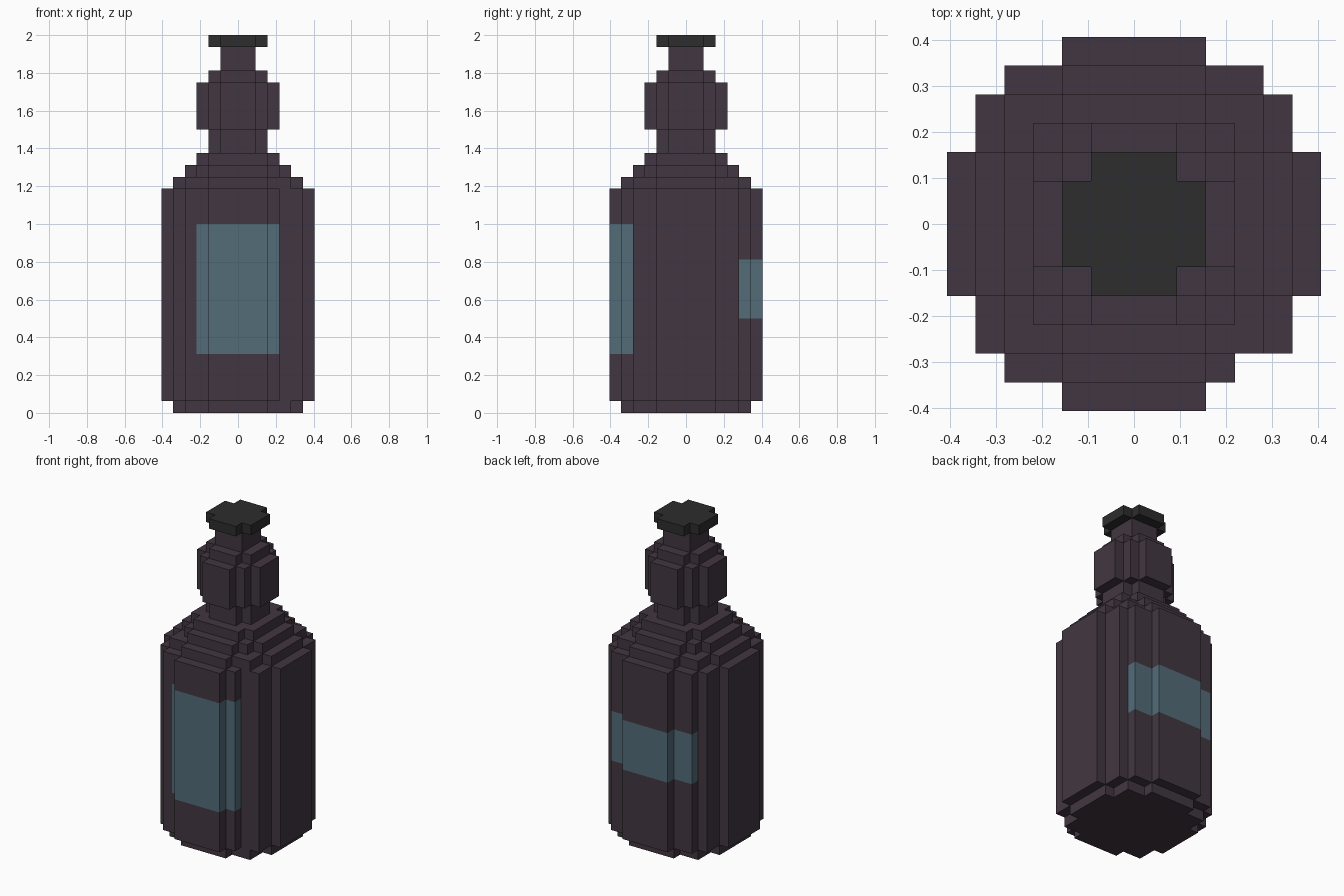
import bpy
import bmesh

if "Cube" in bpy.data.objects:
    bpy.data.objects.remove(bpy.data.objects["Cube"], do_unlink=True)

U = 0.0625  # size of one block


def material(name, rgb):
    m = bpy.data.materials.new(name)
    m.use_nodes = True
    m.diffuse_color = (*rgb, 1)
    m.node_tree.nodes["Principled BSDF"].inputs["Base Color"].default_value = (*rgb, 1)
    return m


GLASS = material("dark plum glass", (0.054, 0.037, 0.052))
LABEL = material("slate blue label", (0.087, 0.150, 0.191))
CAP = material("charcoal cap", (0.026, 0.026, 0.026))


def outline(quarter):
    """Mirror the stepped corner of one quadrant into a closed outline."""
    back = [(-x, y) for x, y in reversed(quarter)]
    half = quarter + back
    return half + [(-x, -y) for x, y in half]


def stack(name, points, levels, mats, rule=None):
    """Extrude an outline through the given heights, all in blocks."""
    bm = bmesh.new()
    rings = [[bm.verts.new((x * U, y * U, z * U)) for x, y in points] for z in levels]
    n = len(points)
    bm.faces.new(list(reversed(rings[0])))
    bm.faces.new(rings[-1])
    for low, high in zip(rings, rings[1:]):
        for i in range(n):
            j = (i + 1) % n
            f = bm.faces.new((low[i], low[j], high[j], high[i]))
            if rule:
                f.material_index = rule(*(f.calc_center_median() / U))
    mesh = bpy.data.meshes.new(name)
    bm.to_mesh(mesh)
    bm.free()
    for m in mats:
        mesh.materials.append(m)
    ob = bpy.data.objects.new(name, mesh)
    bpy.context.collection.objects.link(ob)
    return ob


# Stepped round cross-sections, named by width in blocks
W13 = outline([(6.5, 2.5), (5.5, 2.5), (5.5, 4.5), (4.5, 4.5), (4.5, 5.5), (2.5, 5.5), (2.5, 6.5)])
W11 = outline([(5.5, 2.5), (4.5, 2.5), (4.5, 4.5), (2.5, 4.5), (2.5, 5.5)])
W9 = outline([(4.5, 2.5), (3.5, 2.5), (3.5, 3.5), (2.5, 3.5), (2.5, 4.5)])
W7 = outline([(3.5, 2.5), (2.5, 2.5), (2.5, 3.5)])
W7_ROUND = outline([(3.5, 1.5), (2.5, 1.5), (2.5, 2.5), (1.5, 2.5), (1.5, 3.5)])
W5 = outline([(2.5, 1.5), (1.5, 1.5), (1.5, 2.5)])
W3 = outline([(1.5, 1.5)])

# Body: notch at the front on +x, extra edge on -x where the label ends
body = []
for p in W13:
    if p in ((4.5, -4.5), (4.5, -5.5)):
        p = (3.5, p[1])
    body.append(p)
    if p == (-4.5, -5.5):
        body.append((-3.5, -5.5))


def label_rule(x, y, z):
    front = y < -4.6 and abs(x) < 3.6 and 5 < z < 16
    rear = y > 4.6 and abs(x) < 4.6 and 8 < z < 13
    return 1 if front or rear else 0


stack("bottle_body", body, (1, 5, 8, 13, 16, 19), (GLASS, LABEL), label_rule)

# Plain glass tiers
for name, shape, low, high in (
    ("bottle_base", W11, 0, 1),
    ("shoulder_lower", W11, 19, 20),
    ("shoulder_middle", W9, 20, 21),
    ("shoulder_upper", W7, 21, 22),
    ("neck_lower", W5, 22, 24),
    ("neck_bulge", W7_ROUND, 24, 28),
    ("neck_collar", W5, 28, 29),
    ("neck_top", W3, 29, 31),
):
    stack(name, shape, (low, high), (GLASS,))

# Cap
stack("bottle_cap", W5, (31, 32), (CAP,))
